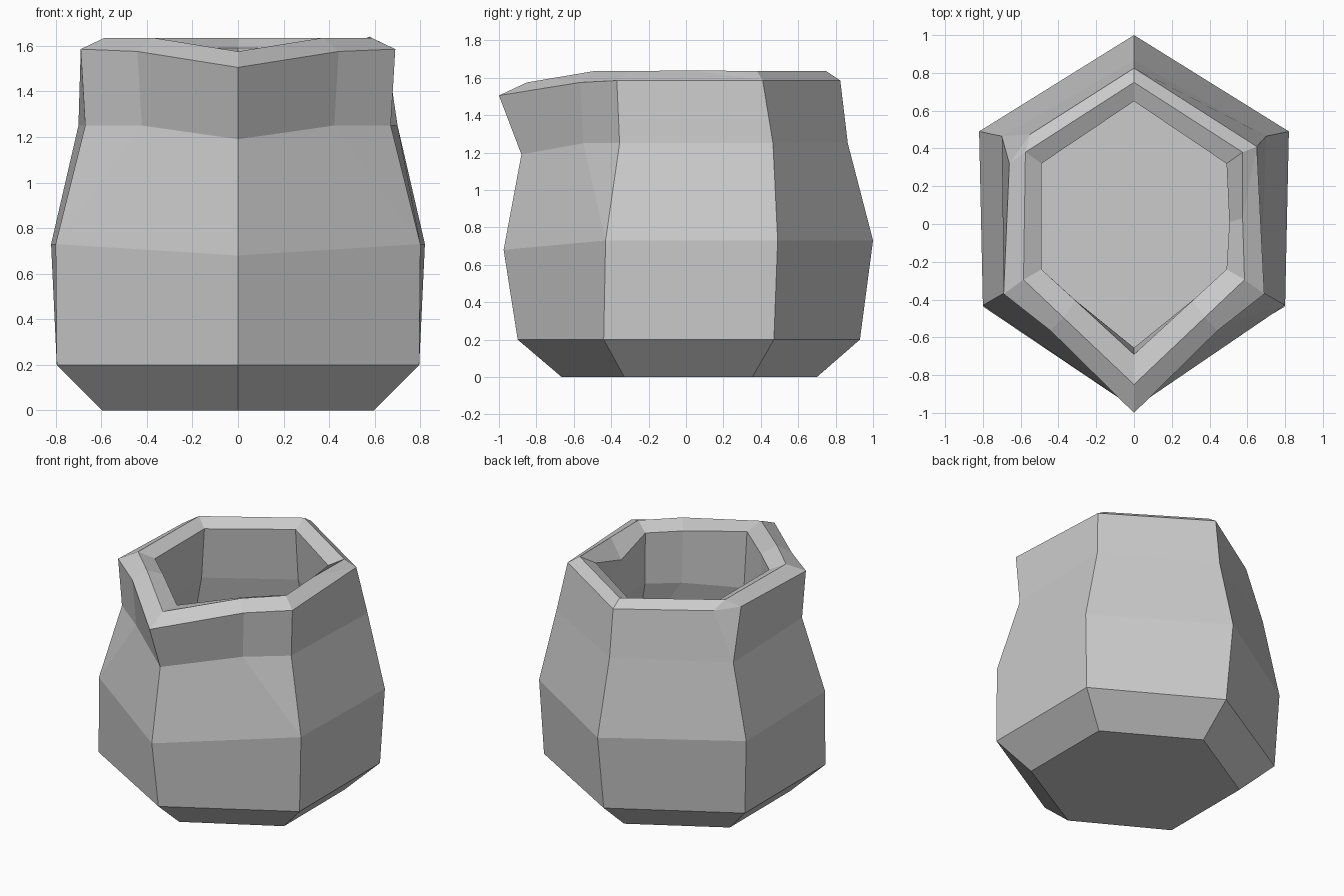
import bpy
import bmesh
from mathutils import Vector

cube = bpy.data.objects.get("Cube")
if cube:
    bpy.data.objects.remove(cube, do_unlink=True)

# Columns around the pot: names index the points of every ring
BACK, BACK_R1, BACK_R2, FRONT_R, MID_R, FRONT, MID_L, FRONT_L, SIDE_L, BACK_L = range(10)


def ring(z, back, bx, by, fx, fy, front, front_z, t=0.0):
    """Six-sided ring; t moves the spout shoulders from the front corners to the tip."""
    mid_x, mid_y = fx * (1 - t), fy + (front - fy) * t
    return [Vector(p) for p in (
        (0, back, z), (-bx, by, z), (-bx, by, z), (-fx, fy, z), (-mid_x, mid_y, z),
        (0, front, front_z), (mid_x, mid_y, z), (fx, fy, z), (bx, by, z), (bx, by, z))]


# Outer wall
foot = ring(0, 0.70, 0.595, 0.355, 0.595, -0.33, -0.665, 0)
base = ring(0.2, 0.93, 0.795, 0.47, 0.795, -0.44, -0.90, 0.2)
belly = ring(0.73, 1.0, 0.82, 0.49, 0.80, -0.43, -0.975, 0.68)
neck = ring(1.25, 0.865, 0.70, 0.465, 0.67, -0.355, -0.88, 1.19, 0.37)

# Rim: outer edge, crest and inner lip
rim = ring(1.585, 0.825, 0.65, 0.41, 0.69, -0.37, -1.0, 1.505, 0.36)
crest = ring(1.635, 0.75, 0.575, 0.38, 0.585, -0.295, -0.85, 1.575, 0.36)
lip = ring(1.59, 0.65, 0.49, 0.32, 0.49, -0.24, -0.69, 1.56, 0.37)
for i in (MID_R, MID_L):
    rim[i].y = -0.565
    rim[i].z = 1.575

# Chipped back corner and the nick inside the left rim
rim[BACK_R1] = Vector((-0.55, 0.475, 1.585))
rim[BACK_R2] = Vector((-0.66, 0.32, 1.585))
crest[SIDE_L] = Vector((0.575, 0.03, 1.64))
lip[SIDE_L] = Vector((0.505, 0.01, 1.49))

# Hollow inside
throat = ring(1.22, 0.68, 0.53, 0.345, 0.50, -0.25, -0.655, 1.17, 0.37)
hollow = ring(0.73, 0.80, 0.64, 0.38, 0.62, -0.32, -0.77, 0.69)
floor = ring(0.2, 0.74, 0.62, 0.37, 0.62, -0.33, -0.71, 0.2)

bm = bmesh.new()


def add_ring(points):
    """One vertex per distinct point, shared by collapsed columns."""
    made = {}
    for p in points:
        key = tuple(round(c, 4) for c in p)
        if key not in made:
            made[key] = bm.verts.new(p)
    return [made[tuple(round(c, 4) for c in p)] for p in points]


def add_face(verts):
    unique = list(dict.fromkeys(verts))
    if len(unique) > 2:
        bm.faces.new(unique)


# Skin the rings from foot, over the rim, down to the inner floor
rings = [add_ring(r) for r in (foot, base, belly, neck, rim, crest, lip, throat, hollow, floor)]
for low, high in zip(rings, rings[1:]):
    for i in range(len(low)):
        j = (i + 1) % len(low)
        add_face([low[i], low[j], high[j], high[i]])
add_face(rings[0])
add_face(rings[-1])
bmesh.ops.recalc_face_normals(bm, faces=bm.faces[:])

mesh = bpy.data.meshes.new("spouted_pot")
bm.to_mesh(mesh)
bm.free()
pot = bpy.data.objects.new("spouted_pot", mesh)
bpy.context.collection.objects.link(pot)

# Plain grey clay
clay = bpy.data.materials.new("grey_clay")
clay.use_nodes = True
colour = (0.6, 0.6, 0.6, 1.0)
clay.diffuse_color = colour
clay.node_tree.nodes["Principled BSDF"].inputs["Base Color"].default_value = colour
mesh.materials.append(clay)
